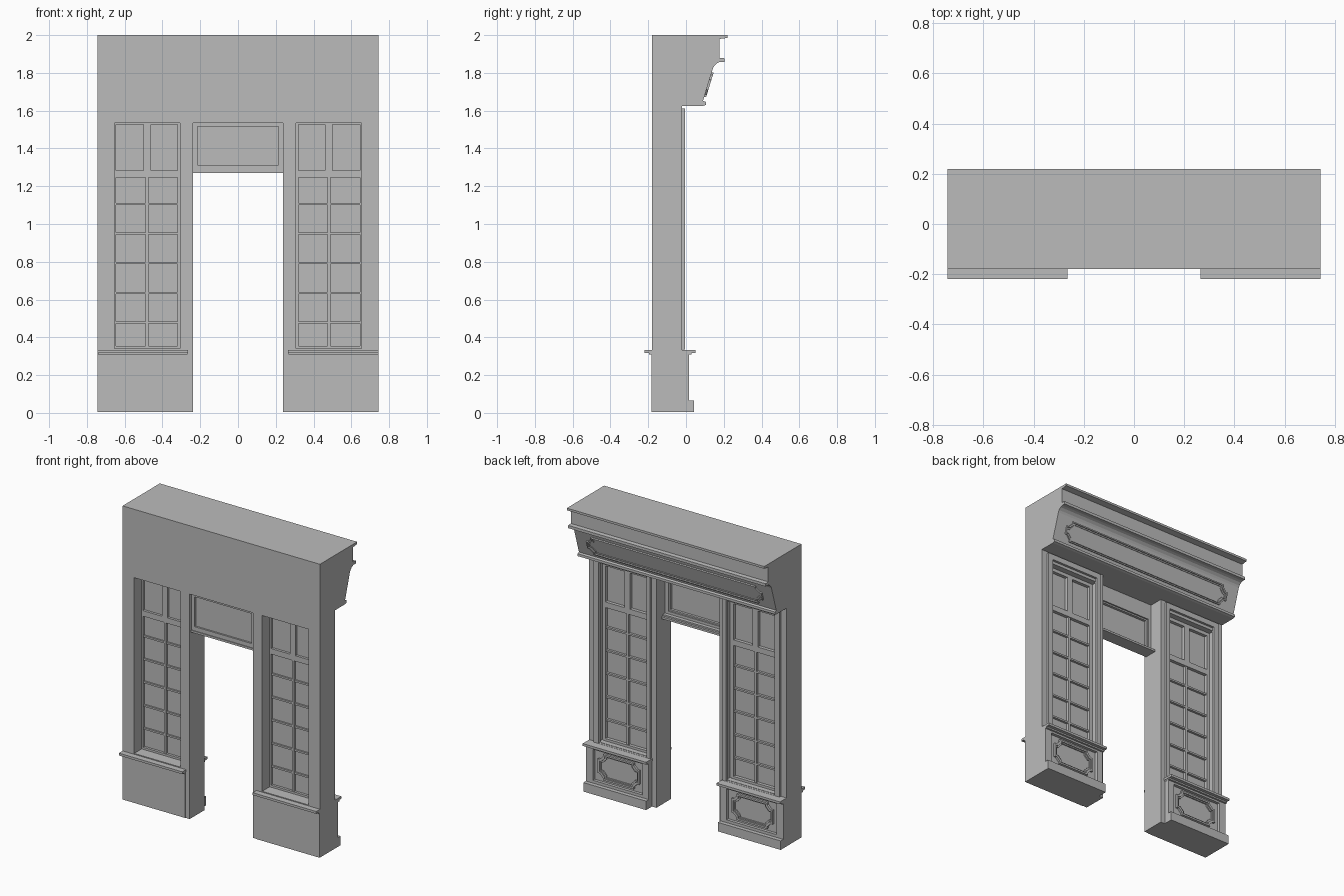
import bpy, bmesh
from mathutils import Matrix, Vector

if "Cube" in bpy.data.objects:
    bpy.data.objects.remove(bpy.data.objects["Cube"])

grey = bpy.data.materials.new("stone grey")
grey.use_nodes = True
grey.diffuse_color = (0.5, 0.5, 0.5, 1)
grey.node_tree.nodes["Principled BSDF"].inputs["Base Color"].default_value = (0.5, 0.5, 0.5, 1)

HALF = 0.7425   # half of the overall width
DOOR = 0.2375   # half of the doorway width


def finish(name, bm, mirror=False):
    bmesh.ops.recalc_face_normals(bm, faces=bm.faces)
    mesh = bpy.data.meshes.new(name)
    bm.to_mesh(mesh)
    bm.free()
    mesh.materials.append(grey)
    obj = bpy.data.objects.new(name, mesh)
    bpy.context.collection.objects.link(obj)
    if mirror:
        obj.modifiers.new("other side", 'MIRROR').use_axis[0] = True
    return obj


def add_box(bm, x0, x1, y0, y1, z0, z1):
    size = Matrix.Diagonal((x1 - x0, y1 - y0, z1 - z0, 1))
    mid = Matrix.Translation(((x0 + x1) / 2, (y0 + y1) / 2, (z0 + z1) / 2))
    bmesh.ops.create_cube(bm, size=1, matrix=mid @ size)


def boxes(name, items, mirror=False):
    bm = bmesh.new()
    for item in items:
        add_box(bm, *item)
    return finish(name, bm, mirror)


def rect(x0, x1, z0, z1):
    return [(x0, z0), (x1, z0), (x1, z1), (x0, z1)]


def notched(cx, cz, w, h, c):
    """Rectangle outline with stepped, cut corners."""
    quarter = [(w, h - c), (w - 0.35 * c, h - c), (w - c, h - 0.35 * c), (w - c, h)]
    pts = []
    for sx, sz in ((1, 1), (-1, 1), (-1, -1), (1, -1)):
        part = [(cx + sx * x, cz + sz * z) for x, z in quarter]
        pts += part if sx * sz > 0 else part[::-1]
    return pts


def ring(name, outer, inner, y0, y1, mirror=False):
    """Frame between two outlines, from depth y0 to y1."""
    bm = bmesh.new()
    loops = [[bm.verts.new((x, y, z)) for x, z in line]
             for line, y in ((outer, y0), (outer, y1), (inner, y1), (inner, y0))]
    n = len(outer)
    for k in range(4):
        a, b = loops[k], loops[(k + 1) % 4]
        for i in range(n):
            j = (i + 1) % n
            bm.faces.new((a[i], a[j], b[j], b[i]))
    return finish(name, bm, mirror)


# Entablature: one profile (y, z) run across the full width
profile = [(-0.18, 1.625), (0.09, 1.625), (0.105, 1.63), (0.105, 1.647), (0.09, 1.652),
           (0.143, 1.825), (0.15, 1.838), (0.165, 1.852), (0.18, 1.858), (0.205, 1.858),
           (0.205, 1.877), (0.178, 1.88), (0.178, 1.98), (0.22, 1.985), (0.22, 2.0), (-0.18, 2.0)]
bm = bmesh.new()
end = bm.faces.new([bm.verts.new((-HALF, y, z)) for y, z in profile])
run = bmesh.ops.extrude_face_region(bm, geom=[end])
bmesh.ops.translate(bm, vec=(2 * HALF, 0, 0),
                    verts=[v for v in run["geom"] if isinstance(v, bmesh.types.BMVert)])
finish("entablature", bm)

# Frieze mouldings lying on the sloped face
slope = Vector((0, 0.053, 0.173)).normalized()
normal = Vector((0, slope.z, -slope.y))
lay = Matrix((Vector((1, 0, 0)), normal, slope)).transposed().to_4x4()
lay.translation = (0, 0.1165, 1.7385)
for name, w, h, t, d in (("frieze_outer_moulding", 0.66, 0.068, 0.008, 0.01),
                         ("frieze_inner_moulding", 0.648, 0.056, 0.006, 0.005)):
    ob = ring(name, notched(0, 0, w, h, 0.04), notched(0, 0, w - t, h - t, 0.04), -0.005, d)
    ob.matrix_world = lay

# Side piers with window openings, stepped on the back
pier = rect(DOOR, HALF, 0.32, 1.625)
ring("pier_wall", pier, rect(0.308, 0.655, 0.34, 1.535), -0.18, -0.06, True)
ring("pier_wall_back", pier, rect(0.29, 0.672, 0.338, 1.555), -0.06, -0.02, True)
ring("window_architrave", rect(0.272, 0.70, 0.335, 1.612),
     rect(0.30, 0.662, 0.336, 1.575), -0.025, -0.004, True)
boxes("door_jamb", [(DOOR, 0.275, -0.18, -0.02, 0.005, 0.33)], True)

# Bases, plinths and sills
boxes("pier_base", [(0.27, HALF, -0.183, -0.005, 0.005, 0.325)], True)
ring("base_back_frame", rect(0.27, HALF, 0.06, 0.325), rect(0.315, 0.69, 0.085, 0.295),
     -0.006, 0.015, True)
boxes("plinth", [(0.27, HALF, -0.02, 0.043, 0.005, 0.066)], True)
boxes("window_sill", [(0.265, HALF, -0.22, 0.05, 0.318, 0.334),
                      (0.268, HALF, -0.195, 0.028, 0.308, 0.32)], True)
for name, g, t, d in (("base_panel_outer_moulding", 0, 0.012, 0.01),
                      ("base_panel_inner_moulding", 0.012, 0.008, 0.003)):
    ring(name, notched(0.5025, 0.19, 0.155 - g, 0.088 - g, 0.04),
         notched(0.5025, 0.19, 0.155 - g - t, 0.088 - g - t, 0.04), -0.006, d, True)

# Side windows: panes, sashes and glazing bars
X0, X1, MID = 0.305, 0.658, 0.4815
boxes("window_panes", [(X0, X1, -0.083, -0.077, 0.335, 1.54)], True)
ring("window_sash", rect(X0, X1, 0.335, 1.54), rect(0.319, 0.646, 0.354, 1.528), -0.1, -0.055, True)
bars = [(X0, X1, -0.1, -0.055, 1.245, 1.283),
        (MID - 0.02, MID + 0.02, -0.1, -0.055, 1.28, 1.535),
        (MID - 0.008, MID + 0.008, -0.095, -0.06, 0.34, 1.26)]
bars += [(X0, X1, -0.094, -0.061, z - 0.006, z + 0.006) for z in (0.479, 0.635, 0.794, 0.95, 1.106)]
boxes("glazing_bars", bars, True)

# Transom over the doorway
D = DOOR + 0.004
boxes("transom_pane", [(-D, D, -0.148, -0.142, 1.28, 1.54)])
ring("transom_frame", rect(-D, D, 1.275, 1.63), rect(-0.214, 0.214, 1.312, 1.515), -0.16, -0.115)
ring("transom_bead", rect(-0.218, 0.218, 1.308, 1.519), rect(-0.204, 0.204, 1.322, 1.505), -0.142, -0.125)
boxes("transom_ledge", [(-D, D, -0.165, -0.075, 1.27, 1.284), (-D, D, -0.155, -0.09, 1.284, 1.294)])
boxes("door_head", [(-D, D, -0.18, -0.16, 1.535, 1.63)])
